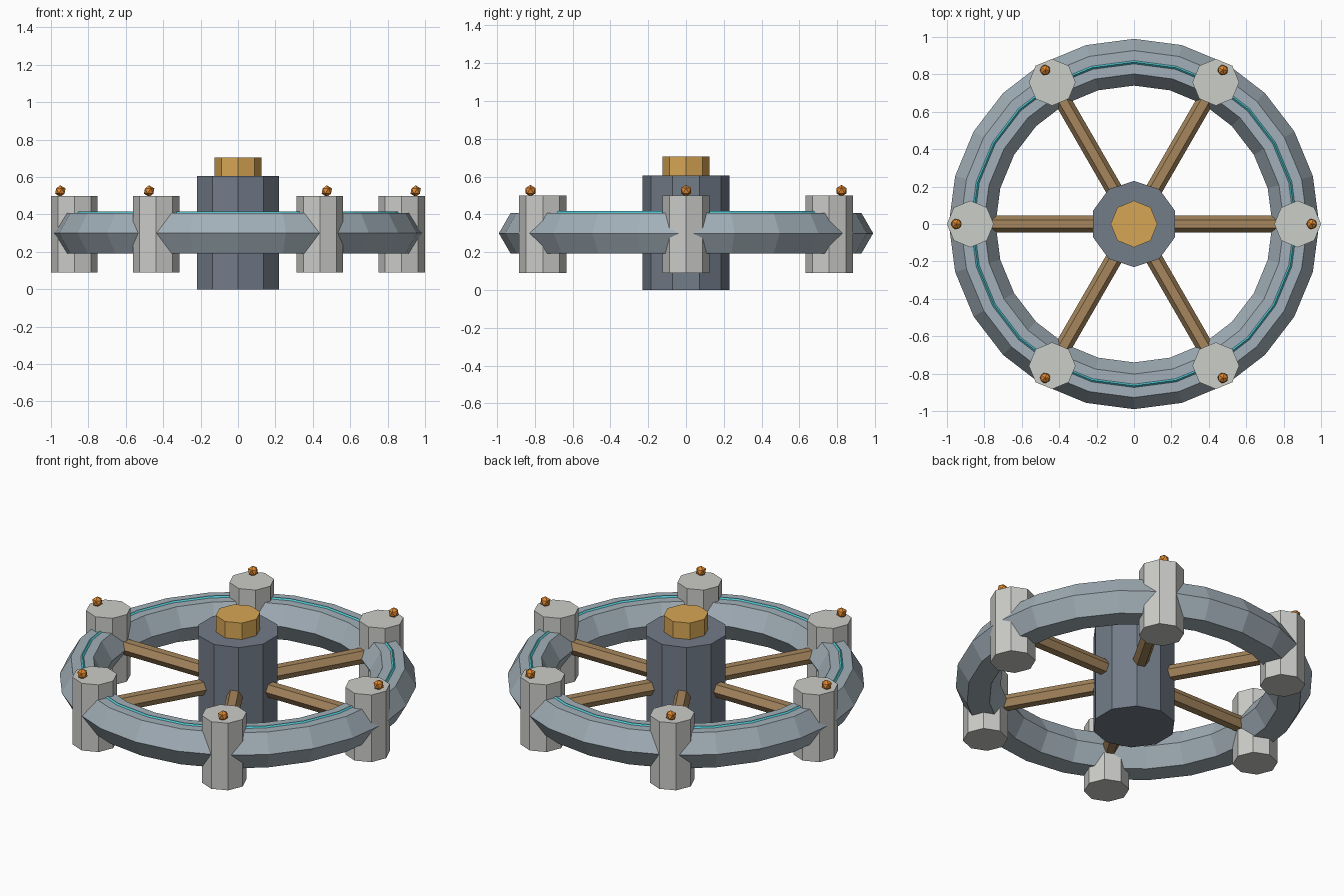
import bpy
from math import cos, sin, pi

if "Cube" in bpy.data.objects:
    bpy.data.objects.remove(bpy.data.objects["Cube"])

RING_Z = 0.30
RING_R = 0.865
POST_R = 0.875


def material(name, rgb):
    m = bpy.data.materials.new(name)
    m.diffuse_color = (*rgb, 1)
    m.use_nodes = True
    m.node_tree.nodes["Principled BSDF"].inputs["Base Color"].default_value = m.diffuse_color
    return m


slate = material("slate", (0.17, 0.20, 0.25))
steel = material("steel", (0.36, 0.43, 0.48))
stone = material("stone", (0.60, 0.61, 0.58))
wood = material("wood", (0.38, 0.24, 0.11))
gold = material("gold", (0.68, 0.38, 0.09))
cyan = material("cyan", (0.08, 0.55, 0.62))
amber = material("amber", (0.75, 0.25, 0.03))


def finish(name, mat):
    ob = bpy.context.object
    ob.name = name
    ob.data.materials.append(mat)
    return ob


def pillar(name, mat, sides, radius, z0, z1, x=0, y=0):
    bpy.ops.mesh.primitive_cylinder_add(vertices=sides, radius=radius, depth=z1 - z0,
                                        location=(x, y, (z0 + z1) / 2))
    return finish(name, mat)


def ring(name, mat, z, minor, minor_sides):
    bpy.ops.mesh.primitive_torus_add(major_segments=24, minor_segments=minor_sides,
                                     major_radius=RING_R, minor_radius=minor,
                                     location=(0, 0, z))
    return finish(name, mat)


# Central hub and its cap
pillar("hub", slate, 10, 0.23, 0, 0.605)
pillar("hub_cap", gold, 8, 0.125, 0.58, 0.705)

# Six-sided outer ring with a thin glowing strip on top
ring("outer_ring", steel, RING_Z, 0.125, 6)
ring("light_strip", cyan, 0.405, 0.012, 4)

for i in range(6):
    a = i * pi / 3
    c, s = cos(a), sin(a)

    # Post on the ring
    pillar(f"post_{i + 1}", stone, 8, 0.125, 0.09, 0.50, POST_R * c, POST_R * s)

    # Beacon on the outer edge of the post
    bpy.ops.mesh.primitive_ico_sphere_add(subdivisions=1, radius=0.031,
                                          location=(0.95 * c, 0.95 * s, 0.525))
    finish(f"beacon_{i + 1}", amber)

    # Hexagonal spoke from hub to post, flat face up
    bpy.ops.mesh.primitive_cylinder_add(vertices=6, radius=0.045, depth=0.70,
                                        location=(0.50 * c, 0.50 * s, RING_Z),
                                        rotation=(0, pi / 2, a))
    finish(f"spoke_{i + 1}", wood)
